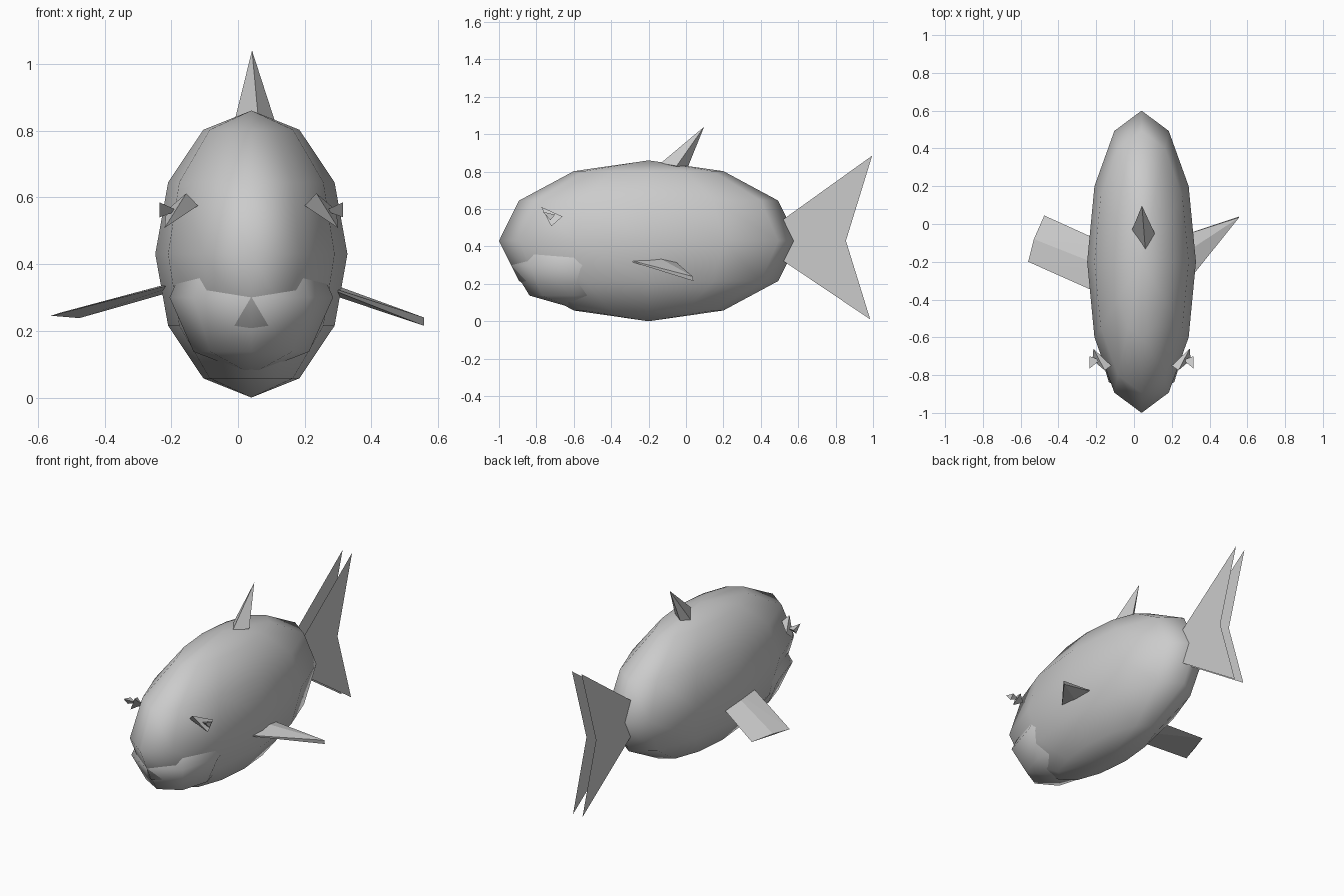
import bpy
import bmesh
from mathutils import Vector

cube = bpy.data.objects.get("Cube")
if cube:
    bpy.data.objects.remove(cube, do_unlink=True)

CENTRE_X = 0.04

grey = bpy.data.materials.new("plain_grey")
grey.use_nodes = True
grey.diffuse_color = (0.6, 0.6, 0.6, 1)
grey.node_tree.nodes["Principled BSDF"].inputs["Base Color"].default_value = (0.6, 0.6, 0.6, 1)


def finish(name, bm, smooth=True):
    bmesh.ops.recalc_face_normals(bm, faces=bm.faces)
    mesh = bpy.data.meshes.new(name)
    bm.to_mesh(mesh)
    bm.free()
    mesh.materials.append(grey)
    mesh.polygons.foreach_set("use_smooth", [smooth] * len(mesh.polygons))
    obj = bpy.data.objects.new(name, mesh)
    bpy.context.collection.objects.link(obj)
    return obj


def ellipsoid(name, centre, radii, segments, rings):
    bm = bmesh.new()
    bmesh.ops.create_uvsphere(bm, u_segments=segments, v_segments=rings, radius=1)
    bmesh.ops.scale(bm, vec=radii, verts=bm.verts)
    bmesh.ops.translate(bm, vec=centre, verts=bm.verts)
    return finish(name, bm)


def hull(name, points, smooth=False):
    bm = bmesh.new()
    for p in points:
        bm.verts.new(p)
    bmesh.ops.convex_hull(bm, input=bm.verts)
    return finish(name, bm, smooth)


def mirrored(points):
    return [(2 * CENTRE_X - x, y, z) for x, y, z in points]


# Body and the jaw that just breaks through its lower front
ellipsoid("body", (CENTRE_X, -0.2, 0.43), (0.288, 0.8, 0.43), 12, 6)
ellipsoid("jaw", (CENTRE_X, -0.6, 0.3), (0.245, 0.335, 0.23), 8, 4)

# Tail: two thin forked sheets side by side
tail_profile = [(0.36, 0.43), (0.995, 0.885), (0.855, 0.43), (0.985, 0.01)]
for name, offset in (("tail_left", 0.032), ("tail_right", -0.032)):
    bm = bmesh.new()
    root, top, notch, bottom = [bm.verts.new((CENTRE_X + offset, y, z)) for y, z in tail_profile]
    bm.faces.new((root, notch, top))
    bm.faces.new((root, bottom, notch))
    finish(name, bm, False)

# Dorsal fin: leaning four-sided spike
hull("dorsal_fin", [(0.06, -0.135, 0.845), (0.11, -0.05, 0.83), (-0.01, -0.03, 0.83),
                    (0.03, 0.0, 0.8), (0.042, 0.097, 1.04)])

# Side fins: a pointed one on the left, a broad ridged one on the right
hull("left_fin", [(0.2, -0.41, 0.355), (0.2, -0.08, 0.34), (0.2, -0.2, 0.37),
                  (0.2, -0.25, 0.335), (0.557, 0.035, 0.24), (0.557, 0.04, 0.215)])
hull("right_fin", [(-0.1, -0.405, 0.365), (-0.1, -0.125, 0.345), (-0.1, -0.25, 0.37),
                   (-0.56, -0.2, 0.245), (-0.475, 0.045, 0.238), (-0.53, -0.08, 0.255)])

# Eyes: three-sided cones opening outwards, each with a small pupil cone
eye = [(0.2, -0.75, 0.575), (0.235, -0.775, 0.612), (0.295, -0.66, 0.56), (0.3, -0.72, 0.508)]
pupil = [(0.26, -0.72, 0.56), (0.315, -0.765, 0.585), (0.315, -0.7, 0.57), (0.315, -0.725, 0.54)]
for part, points in (("eye", eye), ("pupil", pupil)):
    hull("left_" + part, points)
    hull("right_" + part, mirrored(points))
